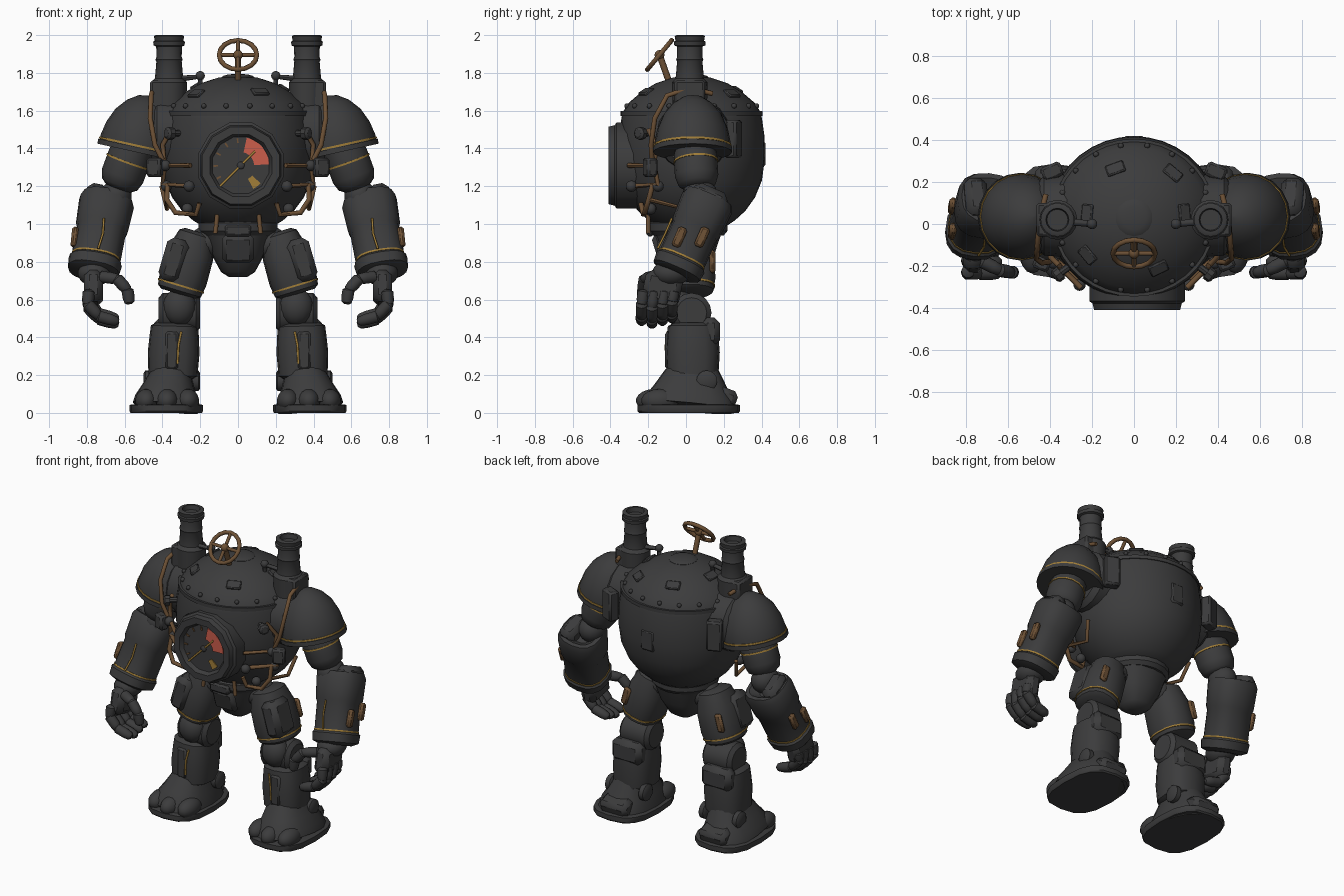
import bpy, bmesh
from math import sin, cos, pi, radians, copysign
from mathutils import Vector, Matrix

if "Cube" in bpy.data.objects:
    bpy.data.objects.remove(bpy.data.objects["Cube"])


def material(name, rgb):
    m = bpy.data.materials.new(name)
    m.use_nodes = True
    m.diffuse_color = (*rgb, 1)
    m.node_tree.nodes["Principled BSDF"].inputs["Base Color"].default_value = (*rgb, 1)
    return m


IRON = material("dark_iron", (0.045, 0.045, 0.046))
BRASS = material("brown_brass", (0.15, 0.08, 0.035))
GOLD = material("worn_gold", (0.36, 0.21, 0.04))
RED = material("dial_red", (0.6, 0.11, 0.07))


def finish(name, bm, mat, angle=38):
    bmesh.ops.recalc_face_normals(bm, faces=bm.faces)
    me = bpy.data.meshes.new(name)
    bm.to_mesh(me)
    bm.free()
    me.materials.append(mat)
    me.shade_smooth()
    me.set_sharp_from_angle(angle=radians(angle))
    ob = bpy.data.objects.new(name, me)
    bpy.context.collection.objects.link(ob)
    return ob


def limb(name, p0, p1, profile, mat=IRON, sides=16, squash=(1, 1), power=2, turn=0):
    """Loft rings (t, radius) along an axis; power above 2 squares the section."""
    p0, p1 = Vector(p0), Vector(p1)
    d = (p1 - p0).normalized()
    ref = Vector((0, 1, 0)) if abs(d.x) > 0.8 else Vector((1, 0, 0))
    u = (ref - d * ref.dot(d)).normalized()
    v = d.cross(u)
    bm, rings = bmesh.new(), []
    for t, r in profile:
        ring = []
        for i in range(sides):
            a = 2 * pi * (i + turn) / sides
            c, s = (copysign(abs(f) ** (2 / power), f) for f in (cos(a), sin(a)))
            ring.append(bm.verts.new(p0.lerp(p1, t) + u * c * r * squash[0] + v * s * r * squash[1]))
        rings.append(ring)
    for a, b in zip(rings, rings[1:]):
        for i in range(sides):
            j = (i + 1) % sides
            bm.faces.new((a[i], a[j], b[j], b[i]))
    bm.faces.new(rings[0])
    bm.faces.new(rings[-1])
    return finish(name, bm, mat)


def band(name, p0, p1, t, r, mat=GOLD, w=0.02, **kw):
    return limb(name, p0, p1, [(t - w, r - 0.01), (t - w, r), (t + w, r), (t + w, r - 0.01)], mat, **kw)


def ball(name, loc, size, mat=IRON):
    bm = bmesh.new()
    bmesh.ops.create_uvsphere(bm, u_segments=14, v_segments=9, radius=1,
                              matrix=Matrix.Translation(loc) @ Matrix.Diagonal((*size, 1)))
    return finish(name, bm, mat)


def block(name, loc, size, mat=IRON, rot=(0, 0, 0), bevel=0.012):
    bm = bmesh.new()
    turn = Matrix.Rotation(rot[2], 4, "Z") @ Matrix.Rotation(rot[1], 4, "Y") @ Matrix.Rotation(rot[0], 4, "X")
    bmesh.ops.create_cube(bm, size=1, matrix=Matrix.Translation(loc) @ turn @ Matrix.Diagonal((*size, 1)))
    bmesh.ops.bevel(bm, geom=bm.edges, offset=bevel, segments=1, affect="EDGES")
    return finish(name, bm, mat)


def pipe(name, points, radius, mat=BRASS, closed=False):
    cu = bpy.data.curves.new(name, "CURVE")
    cu.dimensions, cu.bevel_depth, cu.bevel_resolution, cu.use_fill_caps = "3D", radius, 2, True
    sp = cu.splines.new("POLY")
    sp.points.add(len(points) - 1)
    for p, q in zip(sp.points, points):
        p.co = (*q, 1)
    sp.use_cyclic_u = closed
    tmp = bpy.data.objects.new(name + "_path", cu)
    bpy.context.collection.objects.link(tmp)
    dg = bpy.context.evaluated_depsgraph_get()
    bm = bmesh.new()
    me = bpy.data.meshes.new_from_object(tmp.evaluated_get(dg))
    bm.from_mesh(me)
    bpy.data.objects.remove(tmp)
    bpy.data.meshes.remove(me)
    return finish(name, bm, mat, 50)


# Boiler body: a lathed barrel with a domed lid
CY = 0.03
BODY = [(0.98, 0.17), (1.02, 0.23), (1.07, 0.285), (1.14, 0.335), (1.23, 0.372), (1.35, 0.388), (1.47, 0.385),
        (1.56, 0.372), (1.59, 0.366), (1.64, 0.335), (1.70, 0.265), (1.745, 0.19), (1.775, 0.1), (1.785, 0.02)]
limb("boiler_body", (0, CY, 0), (0, CY, 1), BODY, sides=36, squash=(1.04, 1))
band("lid_seam", (0, CY, 0), (0, CY, 1), 1.585, 0.376, IRON, 0.012, sides=36, squash=(1.04, 1))


def surf(deg, z, off=0.0):
    for (z0, r0), (z1, r1) in zip(BODY, BODY[1:]):
        if z0 <= z <= z1:
            r = r0 + (r1 - r0) * (z - z0) / (z1 - z0) + off
            return Vector((1.04 * r * sin(radians(deg)), CY - r * cos(radians(deg)), z))


for i in range(18):
    ball("lid_bolt", surf(i * 20 + 10, 1.625, 0.004), (0.014, 0.014, 0.014))
for i, (deg, z) in enumerate([(25, 1.70), (-50, 1.69), (140, 1.69), (200, 1.71), (95, 1.72), (-95, 1.73)]):
    block("lid_patch", surf(deg, z), (0.09, 0.06, 0.02), rot=(0.55, 0, radians(deg)), bevel=0.006)
ball("lid_cap", (0, CY, 1.775), (0.09, 0.09, 0.02))
block("back_fitting", (0, 0.405, 1.37), (0.1, 0.03, 0.14))

# Pressure gauge on the front
GX, GZ = 0.015, 1.31
limb("gauge_housing", (GX, -0.2, GZ), (GX, -0.41, GZ),
     [(0, 0.235), (0.8, 0.235), (0.85, 0.22), (1, 0.212), (1, 0.17), (0.88, 0.155), (0.88, 0.001)], sides=12, turn=0.5)


def sector(name, a0, a1, r0, r1, mat):
    bm = bmesh.new()
    arc = [radians(a0 + (a1 - a0) * i / 6) for i in range(7)]
    pts = [(r1, a) for a in arc] + [(r0, a) for a in reversed(arc)]
    f = bm.faces.new([bm.verts.new((GX + r * cos(a), -0.386, GZ + r * sin(a))) for r, a in pts])
    ext = bmesh.ops.extrude_face_region(bm, geom=[f])
    bmesh.ops.translate(bm, verts=[e for e in ext["geom"] if isinstance(e, bmesh.types.BMVert)], vec=(0, -0.006, 0))
    finish(name, bm, mat)


sector("gauge_red_zone", 2, 78, 0.07, 0.15, RED)
sector("gauge_gold_mark", -62, -42, 0.08, 0.14, GOLD)
for i in range(5):
    sector("gauge_tick", 95 + i * 28, 99 + i * 28, 0.12, 0.145, BRASS)
pipe("gauge_needle", [(GX - 0.11, -0.39, GZ - 0.11), (GX + 0.075, -0.39, GZ + 0.075)], 0.006, GOLD)
ball("gauge_hub", (GX, -0.39, GZ), (0.02, 0.01, 0.02))

# Hand wheel on the lid
HUB = Vector((0, -0.14, 1.895))
U, V = Vector((1, 0, 0)), Vector((0, 0.64, 0.77))
rim = [HUB + 0.1 * (U * cos(a) + V * sin(a)) for a in (2 * pi * i / 16 for i in range(16))]
pipe("wheel_rim", rim, 0.013, closed=True)
for i in (0, 4, 8, 12):
    pipe("wheel_spoke", [HUB, rim[i]], 0.011)
ball("wheel_hub", HUB, (0.026, 0.026, 0.026), BRASS)
pipe("wheel_stem", [HUB, (0, -0.085, 1.74)], 0.017)

# Waist and pelvis
limb("waist_ring", (0, 0.01, 0.94), (0, 0.01, 1.02), [(0, 0.19), (0.3, 0.21), (0.8, 0.21), (1, 0.19)], sides=20)
limb("pelvis", (0, 0.01, 0.72), (0, 0.01, 0.98),
     [(0, 0.05), (0.1, 0.09), (0.45, 0.14), (0.75, 0.165), (1, 0.19)], power=2.6)
block("pelvis_plate", (0, -0.14, 0.87), (0.17, 0.05, 0.16), rot=(0.3, 0, 0), bevel=0.025)
block("belt_buckle", (0, -0.19, 0.965), (0.14, 0.04, 0.06))

# ---- Left half, mirrored afterwards ----
before = set(bpy.data.objects)

# Chimney
limb("chimney", (0.365, 0.02, 0), (0.365, 0.02, 1),
     [(1.58, 0.09), (1.75, 0.095), (1.77, 0.075), (1.86, 0.067), (1.87, 0.072), (1.885, 0.067), (1.94, 0.068),
      (1.945, 0.082), (1.965, 0.084), (1.97, 0.076), (1.995, 0.08), (2, 0.07), (2, 0.055), (1.97, 0.05)])
pipe("chimney_brace", [(0.2, 0, 1.7), (0.2, 0, 1.78), (0.3, 0.01, 1.77)], 0.016, IRON)
ball("brace_knob", (0.2, 0, 1.785), (0.025, 0.025, 0.025))
block("chimney_bracket", (0.42, 0.02, 1.68), (0.09, 0.16, 0.16))

# Pipework and fittings
pipe("upper_pipe", [surf(56, 1.5, 0.03), surf(64, 1.42, 0.04), surf(62, 1.31, 0.04), surf(36, 1.31, 0.03)], 0.013)
pipe("middle_pipe", [surf(62, 1.31, 0.04), surf(65, 1.21, 0.06), surf(38, 1.2, 0.03)], 0.014)
pipe("lower_pipe", [surf(60, 1.21, 0.05), surf(58, 1.13, 0.1), surf(52, 1.06, 0.13), surf(40, 1.05, 0.07),
                    surf(36, 1.11, 0.02)], 0.014)
pipe("side_pipe", [surf(58, 1.13, 0.1), surf(85, 1.08, 0.07), surf(92, 1.2, 0.03)], 0.012)
pipe("shoulder_pipe", [(0.42, 0.14, 1.69), (0.45, 0.02, 1.72), (0.46, -0.1, 1.68), (0.465, -0.165, 1.56),
                       (0.44, -0.185, 1.42), (0.4, -0.18, 1.34)], 0.013)
pipe("waist_strut", [(0.11, -0.2, 1.05), (0.12, -0.2, 0.95)], 0.012)
for deg, z in [(60, 1.31), (64, 1.2), (38, 1.2), (50, 1.08)]:
    ball("pipe_joint", surf(deg, z, 0.045), (0.03, 0.03, 0.03))
limb("valve", surf(52, 1.48, -0.02), surf(52, 1.48, 0.08),
     [(0, 0.018), (0.6, 0.018), (0.6, 0.034), (0.9, 0.034), (1, 0.02)], sides=8)
block("front_fitting", (0.44, -0.19, 1.3), (0.08, 0.06, 0.1), rot=(0, 0, 0.4))
block("rear_fitting", (0.39, 0.25, 1.45), (0.1, 0.07, 0.2), rot=(0, 0, -0.4))

# Shoulder and upper arm
limb("shoulder_socket", (0.3, 0.04, 1.47), (0.46, 0.04, 1.47), [(0, 0.2), (0.8, 0.19), (1, 0.16)])
PAD = ((0.54, 0.035, 1.385), (0.475, 0.035, 1.68))
limb("shoulder_pad", *PAD, [(0.2, 0.01), (0.05, 0.17), (0, 0.19), (0, 0.2), (0.15, 0.202), (0.4, 0.187),
                            (0.65, 0.155), (0.85, 0.105), (0.97, 0.05), (1, 0.005)], sides=20)
band("shoulder_trim", *PAD, 0.1, 0.206, GOLD, 0.018, sides=20)
band("shoulder_rim", *PAD, 0.03, 0.209, IRON, 0.045, sides=20)
block("shoulder_ridge", (0.61, 0.035, 1.59), (0.08, 0.16, 0.03), rot=(0, 0.75, 0))
UP = ((0.54, 0.045, 1.45), (0.635, 0.06, 1.19))
limb("upper_arm", *UP, [(0, 0.1), (0.35, 0.115), (0.75, 0.115), (0.92, 0.1), (1, 0.07)])
band("upper_arm_trim", *UP, 0.46, 0.119, w=0.018)
ball("elbow", (0.645, 0.075, 1.15), (0.085, 0.095, 0.085))

# Forearm bracer
FORE = ((0.69, 0.125, 1.14), (0.765, -0.05, 0.75))
limb("forearm", *FORE, [(0.1, 0.06), (0, 0.11), (0, 0.135), (0.08, 0.15), (0.4, 0.143), (0.45, 0.134),
                        (0.85, 0.134), (0.88, 0.146), (1, 0.14), (1.04, 0.1)], squash=(0.98, 0.95), power=2.5)
band("forearm_trim", *FORE, 0.84, 0.137, w=0.012, squash=(0.98, 0.95), power=2.5)
block("elbow_guard", (0.76, 0.11, 1.11), (0.11, 0.19, 0.17), rot=(-0.42, -0.2, 0), bevel=0.03)
for y in (-0.035, 0.085):
    block("forearm_vent", (0.865, y, 0.93), (0.035, 0.05, 0.11), BRASS, rot=(-0.42, -0.1, 0))
pipe("forearm_line", [(0.71, -0.075, 1.03), (0.715, -0.11, 0.95), (0.74, -0.15, 0.87)], 0.006, GOLD)

# Hand with curled fingers
ball("wrist", (0.76, -0.08, 0.74), (0.09, 0.1, 0.07))
block("palm", (0.765, -0.125, 0.66), (0.1, 0.2, 0.17), rot=(-0.2, 0, 0), bevel=0.03)


def finger(name, joints, r):
    for a, b in zip(joints, joints[1:]):
        limb(name, a, b, [(-0.18, r * 0.5), (0, r), (0.6, r), (1, r * 0.82), (1.15, r * 0.4)], sides=10)


for i, y in enumerate((-0.235, -0.18, -0.125, -0.075)):
    drop = 0.015 * abs(i - 1)
    finger("finger", [(0.79, y + 0.01, 0.64), (0.795, y, 0.56 + drop), (0.735, y, 0.495 + drop),
                      (0.645, y, 0.47 + drop)], 0.032)
finger("thumb", [(0.72, -0.18, 0.72), (0.64, -0.22, 0.71), (0.585, -0.23, 0.65), (0.575, -0.23, 0.585)], 0.032)

# Leg
ball("hip_joint", (0.17, 0.01, 0.9), (0.09, 0.1, 0.09))
THIGH = ((0.215, 0.01, 0.96), (0.315, 0.01, 0.63))
limb("thigh", *THIGH, [(0, 0.07), (0.05, 0.1), (0.35, 0.13), (0.75, 0.135), (0.95, 0.125), (1, 0.1)],
     squash=(0.95, 1.08), power=2.4)
band("thigh_trim", *THIGH, 0.87, 0.134, w=0.014, squash=(0.95, 1.08), power=2.4)
block("thigh_plate", (0.34, -0.06, 0.81), (0.12, 0.18, 0.23), rot=(0, -0.28, 0), bevel=0.03)
block("thigh_vent", (0.35, 0.14, 0.8), (0.05, 0.03, 0.12), BRASS, rot=(0, -0.28, 0))
limb("knee", (0.2, 0.03, 0.53), (0.42, 0.03, 0.53), [(0, 0.08), (0.1, 0.105), (0.9, 0.105), (1, 0.08)])
ball("kneecap", (0.31, -0.04, 0.56), (0.09, 0.08, 0.1))
SHIN = ((0.345, 0.035, 0.18), (0.335, 0.035, 0.49))
limb("shin", *SHIN, [(0, 0.1), (0.06, 0.13), (0.45, 0.137), (0.75, 0.13), (0.9, 0.125), (0.95, 0.1)],
     squash=(1, 1.05), power=2.6)
block("calf_guard", (0.335, 0.13, 0.43), (0.22, 0.1, 0.15), bevel=0.03)
pipe("shin_line", [(0.3, -0.098, 0.43), (0.315, -0.107, 0.36), (0.32, -0.106, 0.26)], 0.006, GOLD)
block("shin_crest", (0.35, -0.095, 0.33), (0.07, 0.03, 0.2))

# Foot
for x0, x1 in ((0.2, 0.25), (0.45, 0.5)):
    limb("ankle_disc", (x0, 0.11, 0.17), (x1, 0.11, 0.17), [(0, 0.04), (0.2, 0.055), (0.8, 0.055), (1, 0.04)])
limb("sole", (0.38, 0.015, 0), (0.38, 0.015, 0.045), [(0, 0.97), (0.2, 1), (0.9, 1), (1, 0.95)],
     squash=(0.195, 0.272), power=2.8)
limb("foot", (0.38, 0.02, 0.03), (0.35, 0.04, 0.24), [(0, 0.94), (0.2, 0.9), (0.5, 0.74), (0.8, 0.6), (1, 0.5)],
     squash=(0.19, 0.265), power=2.5)
for x in (0.265, 0.375, 0.485):
    ball("toe", (x, -0.165 + 0.25 * abs(x - 0.375), 0.065), (0.06, 0.1, 0.062))
block("heel", (0.37, 0.21, 0.08), (0.2, 0.12, 0.1), rot=(-0.35, 0, 0), bevel=0.025)

# Mirror the left half to the right
for ob in [o for o in bpy.data.objects if o not in before]:
    name = ob.name
    me = ob.data.copy()
    me.transform(Matrix.Scale(-1, 4, (1, 0, 0)))
    me.flip_normals()
    bpy.context.collection.objects.link(bpy.data.objects.new("right_" + name, me))
    ob.name = "left_" + name
